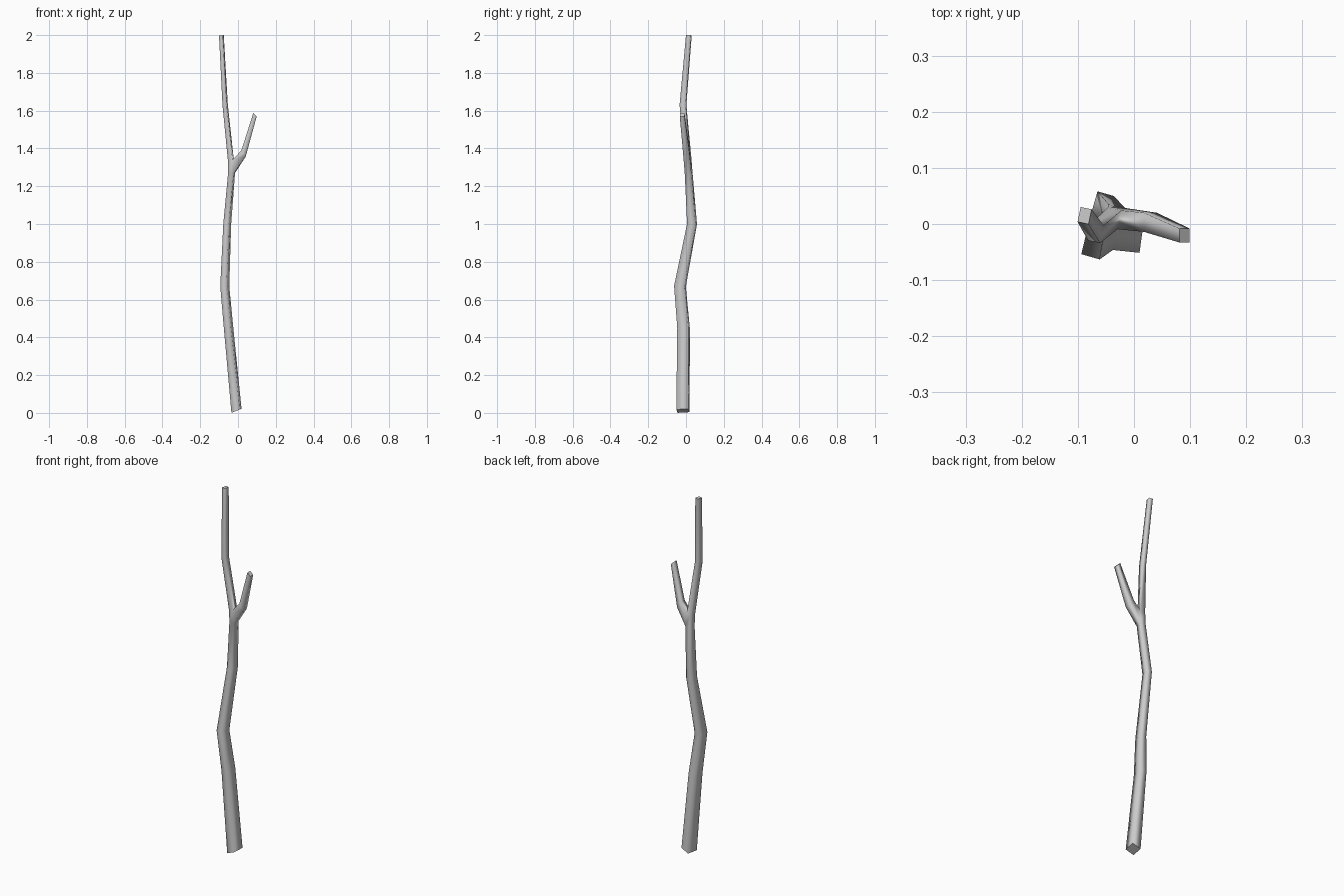
import bpy, bmesh
from math import radians, cos, sin

if "Cube" in bpy.data.objects:
    bpy.data.objects.remove(bpy.data.objects["Cube"])

# trunk rings: centre x, y, z, width, depth, yaw, z slope along x, z slope along y
RINGS = [
    (-0.008, -0.016, 0.011, 0.045, 0.065, -8, 0.40, 0.00),
    (-0.050, -0.013, 0.450, 0.038, 0.060, -12, 0.11, 0.04),
    (-0.070, -0.032, 0.670, 0.034, 0.055, -16, 0.04, -0.06),
    (-0.057, 0.032, 1.000, 0.030, 0.046, -16, -0.06, -0.06),
    (-0.034, 0.014, 1.270, 0.030, 0.036, -12, -0.04, 0.07),
    (-0.038, 0.010, 1.340, 0.025, 0.034, -12, 0.05, 0.08),
    (-0.068, -0.016, 1.630, 0.022, 0.032, -12, 0.08, 0.00),
    (-0.088, 0.015, 1.999, 0.020, 0.027, -12, 0.05, 0.00),
]
FORK = 4  # the side shoot grows between this ring and the next

# side shoot rings: low edge (x, z), high edge (x, z), front y, back y
SHOOT = [
    ((0.041, 1.357), (0.018, 1.390), -0.014, 0.020),
    ((0.099, 1.570), (0.081, 1.588), -0.033, -0.008),
]

bm = bmesh.new()


def trunk_ring(x, y, z, w, d, yaw, sx, sy):
    c, s = cos(radians(yaw)), sin(radians(yaw))
    ring = []
    for i, j in ((-1, -1), (1, -1), (1, 1), (-1, 1)):
        a, b = i * w / 2, j * d / 2
        dx, dy = a * c - b * s, a * s + b * c
        ring.append(bm.verts.new((x + dx, y + dy, z + sx * dx + sy * dy)))
    return ring


def bridge(r0, r1, skip=None):
    for k in range(4):
        if k != skip:
            n = (k + 1) % 4
            bm.faces.new((r0[k], r0[n], r1[n], r1[k])).smooth = True


def cap(ring):
    face = bm.faces.new(ring)
    for e in face.edges:
        e.smooth = False


# main stem, left open on its right side at the fork
rings = [trunk_ring(*r) for r in RINGS]
for i in range(len(rings) - 1):
    bridge(rings[i], rings[i + 1], skip=1 if i == FORK else None)
cap(rings[0])
cap(rings[-1])

# side shoot growing out of the open side
lo, hi = rings[FORK], rings[FORK + 1]
prev = [lo[1], lo[2], hi[2], hi[1]]
for (lx, lz), (hx, hz), front, back in SHOOT:
    ring = [bm.verts.new(p) for p in
            ((lx, front, lz), (lx, back, lz), (hx, back, hz), (hx, front, hz))]
    bridge(prev, ring)
    prev = ring
cap(prev)

bmesh.ops.recalc_face_normals(bm, faces=bm.faces)
mesh = bpy.data.meshes.new("branch")
bm.to_mesh(mesh)
bm.free()
bpy.context.collection.objects.link(bpy.data.objects.new("branch", mesh))
